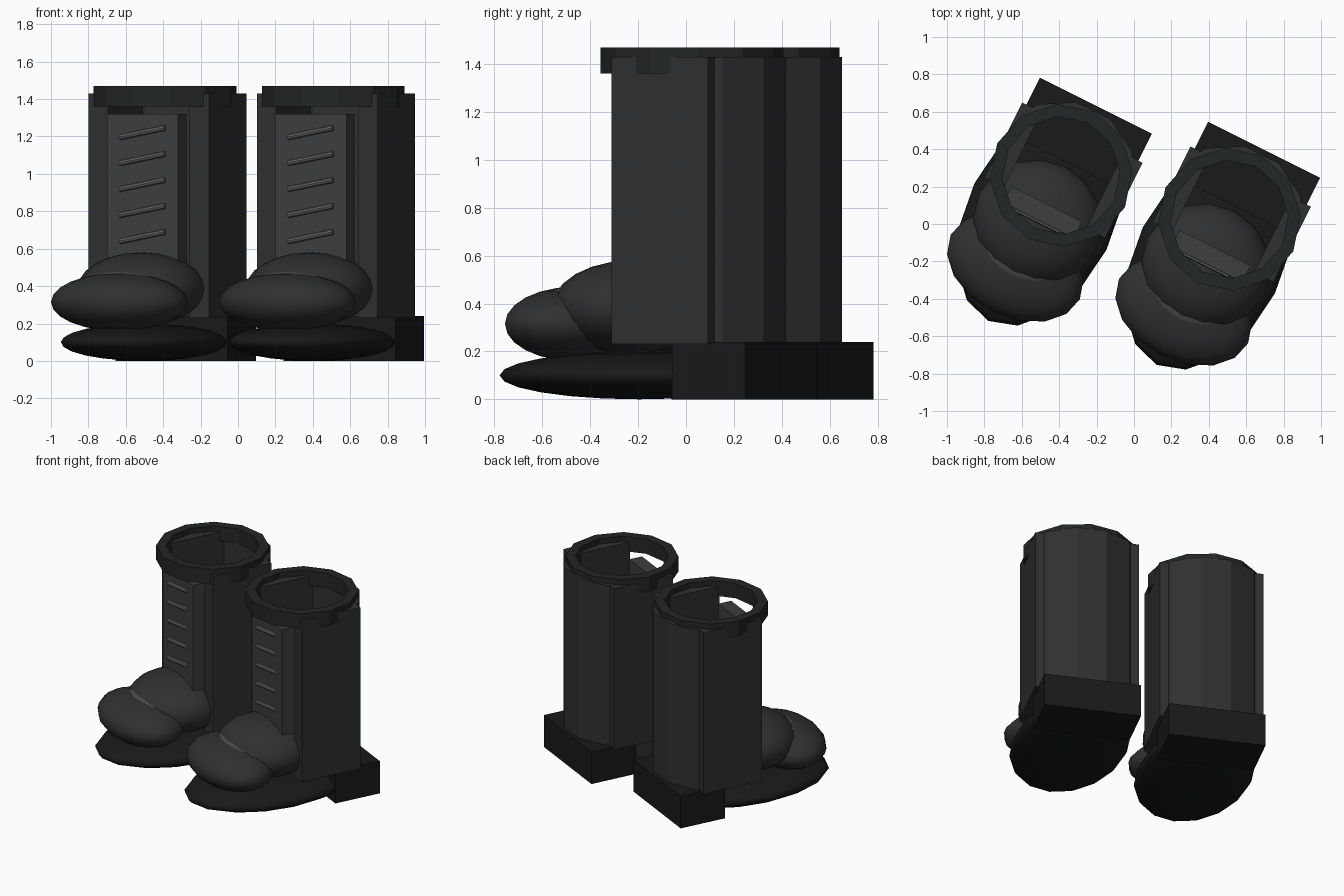
import bpy, bmesh, math
from mathutils import Matrix, Vector

if "Cube" in bpy.data.objects:
    bpy.data.objects.remove(bpy.data.objects["Cube"])


def material(name, c):
    m = bpy.data.materials.new(name)
    m.diffuse_color = (*c, 1)
    m.use_nodes = True
    m.node_tree.nodes["Principled BSDF"].inputs["Base Color"].default_value = m.diffuse_color
    return m


SOLE = material("black_rubber", (0.009, 0.010, 0.010))
LEATHER = material("dark_leather", (0.028, 0.030, 0.030))
TONGUE = material("tongue_grey", (0.045, 0.050, 0.046))
CUFF = material("cuff_dark", (0.016, 0.020, 0.018))
LACE = material("lace_grey", (0.12, 0.12, 0.12))
TRIM = material("trim_grey", (0.07, 0.07, 0.07))


def finish(bm, name, mat, frame, smooth=False):
    bmesh.ops.recalc_face_normals(bm, faces=bm.faces)
    for f in bm.faces:
        f.smooth = smooth
    me = bpy.data.meshes.new(name)
    bm.to_mesh(me)
    bm.free()
    me.materials.append(mat)
    ob = bpy.data.objects.new(name, me)
    ob.matrix_world = frame
    bpy.context.collection.objects.link(ob)
    return ob


def box(name, mat, frame, lo, hi):
    lo, hi = Vector(lo), Vector(hi)
    bm = bmesh.new()
    bmesh.ops.create_cube(bm, size=1, matrix=Matrix.Translation((lo + hi) / 2) @ Matrix.Diagonal((*(hi - lo), 1)))
    finish(bm, name, mat, frame)


def ellipsoid(name, mat, frame, center, radii):
    bm = bmesh.new()
    bmesh.ops.create_uvsphere(bm, u_segments=16, v_segments=12, radius=1,
                              matrix=Matrix.Translation(center) @ Matrix.Diagonal((*radii, 1)))
    finish(bm, name, mat, frame, True)


def rod(name, mat, frame, a, b, r):
    a, b = Vector(a), Vector(b)
    d = b - a
    bm = bmesh.new()
    bmesh.ops.create_cone(bm, cap_ends=True, segments=8, radius1=r, radius2=r, depth=d.length,
                          matrix=Matrix.Translation((a + b) / 2) @ d.to_track_quat('Z', 'Y').to_matrix().to_4x4())
    finish(bm, name, mat, frame)


def wall(name, mat, frame, outer, inner, z0, z1, closed=False):
    # thick vertical wall between two plan outlines
    bm = bmesh.new()
    rows = [[bm.verts.new((x, y, z)) for z, pts in ((z0, outer), (z1, outer), (z1, inner), (z0, inner))
             for x, y in (pts[i],)] for i in range(len(outer))]
    n = len(rows)
    for i in range(n if closed else n - 1):
        p, q = rows[i], rows[(i + 1) % n]
        for k in range(4):
            bm.faces.new((p[k], q[k], q[(k + 1) % 4], p[(k + 1) % 4]))
    if not closed:
        bm.faces.new(rows[0])
        bm.faces.new(rows[-1])
    finish(bm, name, mat, frame)


def arc(r, degrees):
    return [(r * math.cos(math.radians(a)), r * math.sin(math.radians(a))) for a in degrees]


def boot(prefix, x, y):
    f = Matrix.Translation((x, y, 0)) @ Matrix.Rotation(-math.atan(0.5), 4, 'Z')
    # sole and heel
    ellipsoid(prefix + "_sole", SOLE, f, (0, -0.246, 0.10), (0.395, 0.624, 0.10))
    box(prefix + "_heel", SOLE, f, (-0.335, 0.075, 0), (0.335, 0.416, 0.24))
    # foot
    ellipsoid(prefix + "_toe_cap", LEATHER, f, (0, -0.548, 0.315), (0.386, 0.267, 0.155))
    ellipsoid(prefix + "_instep", LEATHER, f, (0, -0.28, 0.385), (0.348, 0.332, 0.195))
    ellipsoid(prefix + "_toe_trim", TRIM, f, (0, -0.50, 0.42), (0.21, 0.135, 0.065))
    # shaft: two side slabs and a faceted back
    for side, s in (("left", -1), ("right", 1)):
        u = sorted((s * 0.245, s * 0.36))
        box(f"{prefix}_{side}_side", LEATHER, f, (u[0], -0.195, 0.23), (u[1], 0.255, 1.43))
    back = (45, 75, 105, 135)
    outer = [(0.32, 0.22)] + arc(0.40, back) + [(-0.32, 0.22)]
    inner = [(0.26, 0.20)] + arc(0.33, back) + [(-0.26, 0.20)]
    wall(prefix + "_shaft_back", LEATHER, f, outer, inner, 0.235, 1.43)
    # tongue and laces
    box(prefix + "_tongue", TONGUE, f, (-0.212, -0.268, 0.35), (0.212, -0.17, 1.32))
    for i in range(5):
        z = 0.665 + 0.139 * i
        rod(f"{prefix}_lace_{i + 1}", LACE, f, (-0.135, -0.27, z - 0.025), (0.135, -0.27, z + 0.025), 0.015)
    # cuff ring
    turn = range(0, 360, 30)
    wall(prefix + "_cuff", CUFF, f, arc(0.382, turn), arc(0.315, turn), 1.36, 1.47, True)


boot("left_boot", -0.39, 0.26)
boot("right_boot", 0.51, 0.025)
